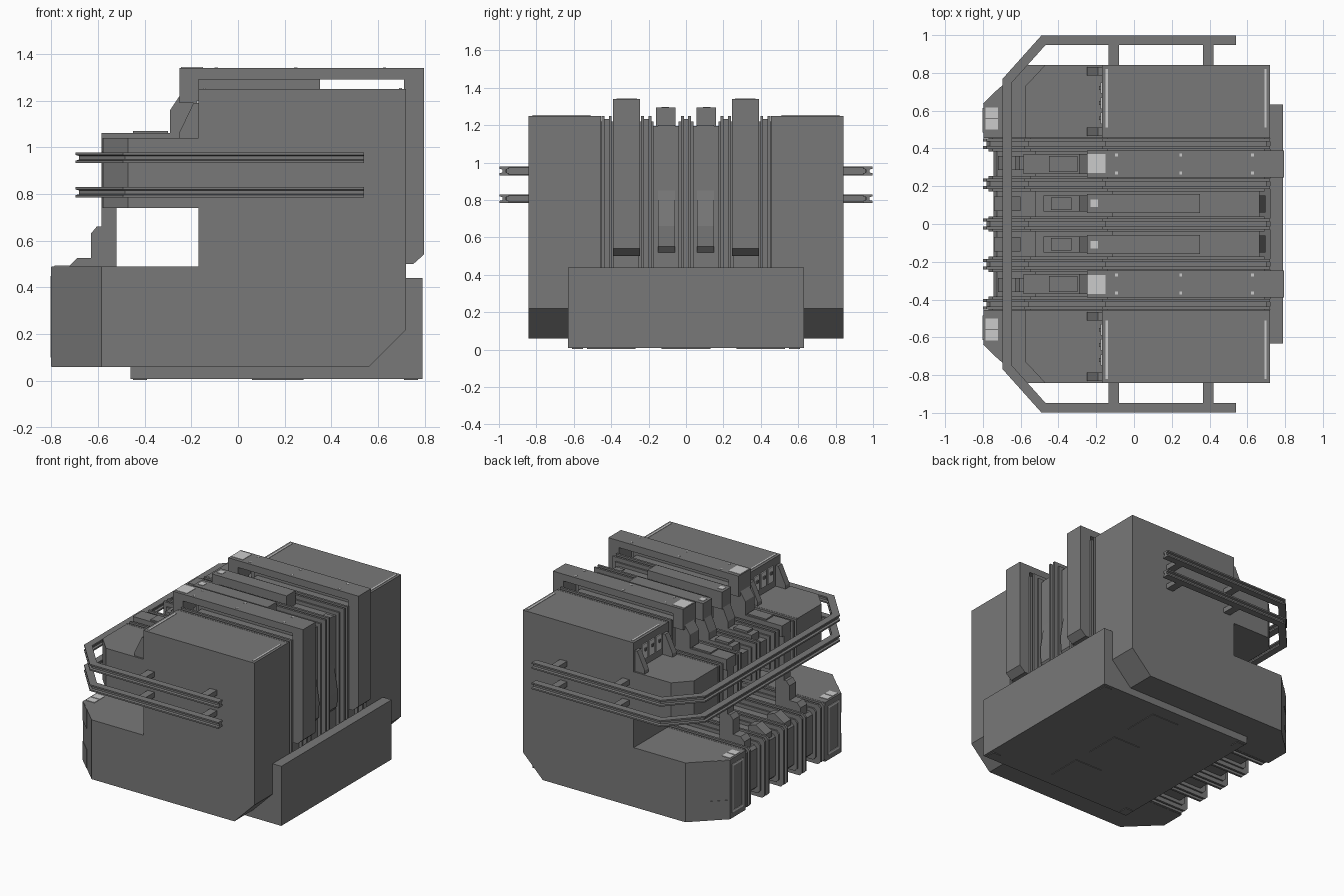
import bpy, bmesh
from mathutils import Vector

if "Cube" in bpy.data.objects:
    bpy.data.objects.remove(bpy.data.objects["Cube"])

dark = bpy.data.materials.new("dark_grey")
dark.diffuse_color = (0.19, 0.19, 0.19, 1)
dark.use_nodes = True
dark.node_tree.nodes["Principled BSDF"].inputs["Base Color"].default_value = dark.diffuse_color
light = bpy.data.materials.new("light_panel")
light.diffuse_color = (0.65, 0.65, 0.65, 1)
light.use_nodes = True
light.node_tree.nodes["Principled BSDF"].inputs["Base Color"].default_value = light.diffuse_color


def finish(name, bm, mat=None):
    bmesh.ops.recalc_face_normals(bm, faces=bm.faces)
    me = bpy.data.meshes.new(name)
    bm.to_mesh(me)
    bm.free()
    ob = bpy.data.objects.new(name, me)
    bpy.context.collection.objects.link(ob)
    me.materials.append(mat or dark)
    return ob


def extrude(name, a_pts, vec, mat=None):
    bm = bmesh.new()
    f = bm.faces.new([bm.verts.new(p) for p in a_pts])
    r = bmesh.ops.extrude_face_region(bm, geom=[f])
    vs = [g for g in r["geom"] if isinstance(g, bmesh.types.BMVert)]
    bmesh.ops.translate(bm, verts=vs, vec=vec)
    return finish(name, bm, mat)


def prism_y(name, pts, y0, y1, mat=None):
    """xz profile extruded along y"""
    return extrude(name, [(x, y0, z) for x, z in pts], (0, y1 - y0, 0), mat)


def prism_z(name, pts, z0, z1, mat=None):
    """xy outline extruded along z"""
    return extrude(name, [(x, y, z0) for x, y in pts], (0, 0, z1 - z0), mat)


def box(name, x0, x1, y0, y1, z0, z1, mat=None):
    return prism_z(name, [(x0, y0), (x1, y0), (x1, y1), (x0, y1)], z0, z1, mat)


def body_profile(d):
    """C-shaped side outline, inset by d"""
    return [(-.8 + d, .08 + d), (-.78 + d, .06 + d), (.56, .06 + d), (.72 - d, .22),
            (.72 - d, 1.25 - d), (-.17 + d, 1.25 - d), (-.17 + d, 1.04 - d),
            (-.58 + d, 1.04 - d), (-.58 + d, .74 + d), (-.17 + d, .74 + d),
            (-.17 + d, .49 - d), (-.78 + d, .49 - d), (-.8 + d, .47 - d)]


# Rib groups: outer plates, recessed web and wider skirt
for c in (-.425, -.213, 0, .213, .425):
    for o in (-.02, .02):
        prism_y("rib_plate", body_profile(0), c + o - .008, c + o + .008)
    prism_y("rib_web", body_profile(.018), c - .014, c + .014)
    prism_y("rib_skirt", body_profile(.03), c - .04, c + .04)

# Recessed core between the ribs
prism_y("channel_core", body_profile(.055), -.45, .45)

for s in (1, -1):
    # Outer side blocks
    prism_y("side_tower", [(-.17, .06), (.56, .06), (.72, .22), (.72, 1.25), (-.17, 1.25)],
            s * .455, s * .842)
    prism_z("lower_nose", [(-.17, s * .455), (-.17, s * .842), (-.585, s * .842),
                           (-.798, s * .635), (-.798, s * .455)], .06, .49)
    prism_z("upper_nose", [(-.17, s * .455), (-.17, s * .842), (-.47, s * .842),
                           (-.575, s * .73), (-.575, s * .455)], .74, 1.04)

    # Chamfer pads on the lower nose corner
    for z in (.062, .35):
        prism_z("corner_pad", [(-.797, s * .633), (-.705, s * .723), (-.707, s * .727),
                               (-.8, s * .637)], z, z + .138)

    # Lamp frame on the nose front and lamp plates on its top
    for y in (.485, .6):
        box("lamp_frame_side", -.802, -.796, s * y, s * (y + .015), .1, .45, light)
    for z in (.1, .435):
        box("lamp_frame_bar", -.802, -.796, s * .5, s * .6, z, z + .015, light)
    for y in (.5, .562):
        box("lamp_plate", -.785, -.72, s * y, s * (y + .055), .488, .494, light)

    # Tower wall brackets, small plates and roof strips
    for y in (.465, .785):
        prism_y("wall_bracket", [(-.17, 1.04), (-.25, 1.04), (-.25, 1.065), (-.19, 1.19),
                                 (-.17, 1.19)], s * y, s * (y + .045))
    for y in (.53, .61, .69):
        box("wall_plate", -.178, -.168, s * y, s * (y + .06), 1.09, 1.2, light)
        box("wall_plate_knob", -.186, -.176, s * (y + .02), s * (y + .04), 1.15, 1.17)
    for x in (-.15, .69):
        box("roof_strip", x, x + .012, s * .51, s * .82, 1.248, 1.253, light)

    # Outer strap: front clip, step, raised roof bar and rear bar
    y0, y1 = s * .245, s * .39
    prism_y("strap_roof", [(-.25, 1.19), (-.17, 1.19), (-.17, 1.29), (.71, 1.29), (.71, .5),
                           (.75, .5), (.795, .54), (.795, 1.34), (-.25, 1.34)], y0, y1)
    prism_y("strap_step", [(-.17, 1.02), (-.17, 1.22), (-.25, 1.22), (-.29, 1.16),
                           (-.29, 1.06), (-.585, 1.06), (-.585, .98), (-.3, .98)],
            s * .265, s * .37)
    prism_y("strap_front", [(-.52, 1.04), (-.585, 1.04), (-.585, .66), (-.605, .66),
                            (-.63, .63), (-.63, .525), (-.69, .525), (-.72, .495),
                            (-.72, .42), (-.52, .42)], s * .285, s * .36)
    box("strap_block", -.45, -.3, s * .275, s * .36, 1.04, 1.07)
    box("strap_pad", -.245, -.15, s * .27, s * .37, 1.338, 1.343, light)
    for x in (-.1, .24, .62):
        for y in (.27, .365):
            box("strap_rivet", x, x + .014, s * y - .007, s * y + .007, 1.338, 1.342, light)
    prism_y("strap_rear_clip", [(.66, .5), (.75, .5), (.78, .53), (.78, .56), (.66, .56)],
            s * .27, s * .365)

    # Inner strap with stepped front clip
    prism_y("inner_strap", [(-.25, 1.17), (-.25, 1.295), (.35, 1.295), (.35, 1.17)],
            s * .057, s * .16)
    prism_y("inner_strap_step", [(-.17, .98), (-.17, 1.22), (-.25, 1.18), (-.29, 1.09),
                                 (-.29, 1.04), (-.48, 1.04), (-.48, .96)], s * .065, s * .15)
    box("inner_strap_block", -.44, -.33, s * .075, s * .14, 1.03, 1.055)
    box("inner_strap_pad", -.23, -.19, s * .09, s * .13, 1.293, 1.298, light)
    prism_y("inner_front_clip", [(-.6, .43), (-.6, .5), (-.66, .52), (-.74, .47), (-.74, .43)],
            s * .07, s * .145)
    # Tapered rear fin in the inner channel
    prism_y("inner_rear_fin", [(.6, .44), (.69, .55), (.695, .66), (.665, .85), (.665, 1.2),
                               (.6, 1.2)], s * .06, s * .15)

# Base tray with upright rear plate and filled corner
prism_y("base_tray", [(-.46, .008), (.79, .008), (.79, .44), (.72, .44), (.72, .22), (.56, .06),
                      (-.46, .06)], -.632, .632)
for y in (-.4, 0, .4):
    box("tray_panel", .06, .28, y - .13, y + .13, .004, .012)
for x in (-.42, .74):
    for y in (-.58, .58):
        box("tray_foot", x - .03, x + .03, y - .03, y + .03, .003, .012)


# Guard rails: H-section swept around a mitred U path
def rail(zc):
    path = [Vector(p) for p in ((.54, .972), (-.48, .972), (-.67, .76),
                                (-.67, -.76), (-.48, -.972), (.54, -.972))]
    sec = [(-.025, -.023), (.025, -.023), (.025, -.012), (.01, -.008), (.01, .008), (.025, .012),
           (.025, .023), (-.025, .023), (-.025, .012), (-.01, .008), (-.01, -.008), (-.025, -.012)]
    bm = bmesh.new()
    rings = []
    for i, p in enumerate(path):
        segs = []
        if i:
            segs.append((p - path[i - 1]).normalized())
        if i < len(path) - 1:
            segs.append((path[i + 1] - p).normalized())
        norms = [Vector((t.y, -t.x)) for t in segs]
        m = sum(norms, Vector((0, 0))).normalized()
        m /= m.dot(norms[0])
        rings.append([bm.verts.new((p.x + m.x * u, p.y + m.y * u, zc + v)) for u, v in sec])
    n = len(sec)
    for a, b in zip(rings, rings[1:]):
        for k in range(n):
            bm.faces.new((a[k], a[(k + 1) % n], b[(k + 1) % n], b[k]))
    bm.faces.new(rings[0])
    bm.faces.new(rings[-1])
    finish("guard_rail", bm)
    for s in (1, -1):
        for x in (-.135, .365):
            box("rail_mount", x, x + .055, s * .83, s * .96, zc - .018, zc + .018)


rail(.807)
rail(.955)
